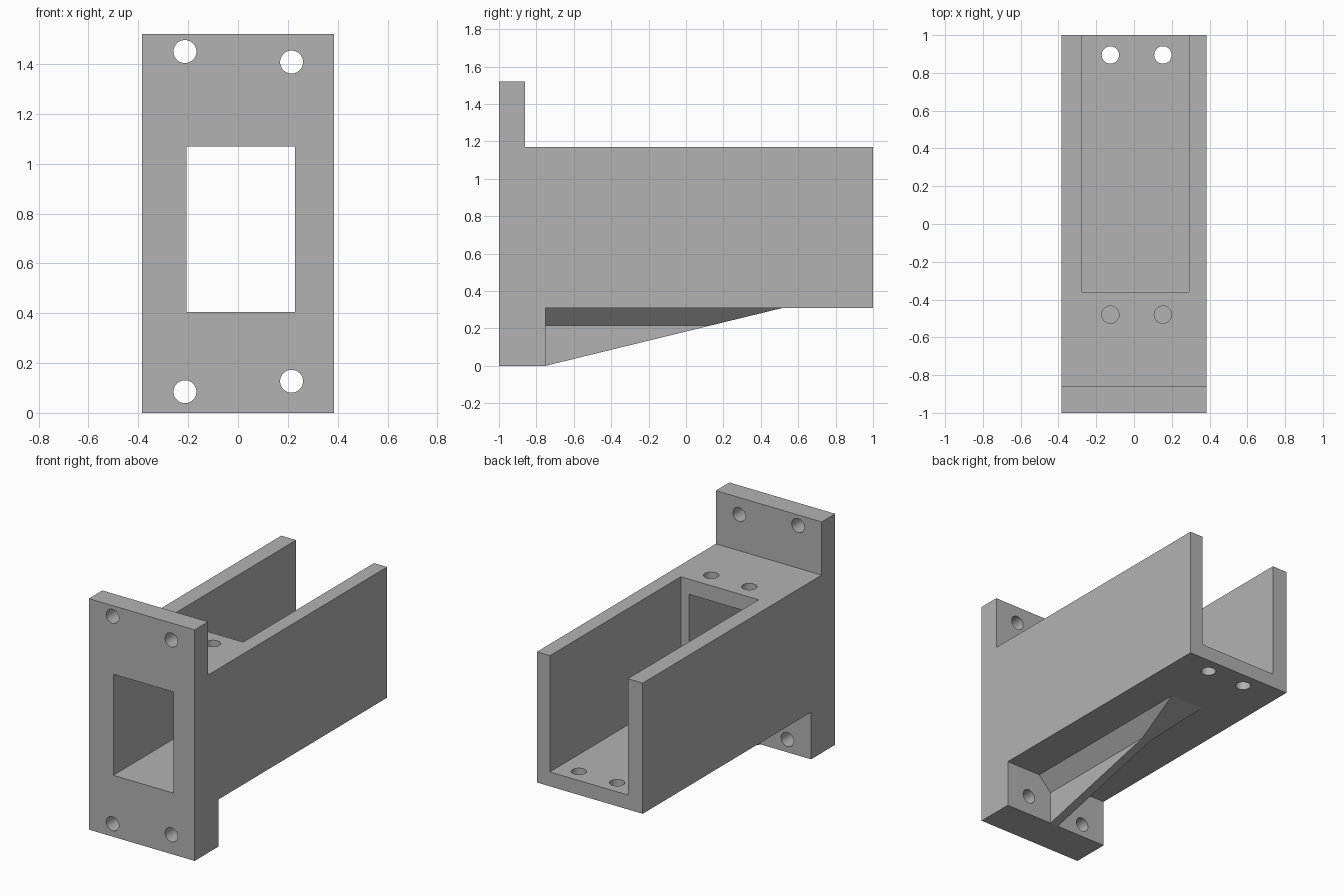
import bpy, bmesh, math
from mathutils import Vector

default = bpy.data.objects.get("Cube")
if default:
    bpy.data.objects.remove(default, do_unlink=True)

grey = bpy.data.materials.new("plain grey")
grey.use_nodes = True
colour = (0.45, 0.45, 0.45, 1)
grey.diffuse_color = colour
grey.node_tree.nodes["Principled BSDF"].inputs["Base Color"].default_value = colour


def finish(bm, name):
    bmesh.ops.recalc_face_normals(bm, faces=bm.faces)
    mesh = bpy.data.meshes.new(name)
    bm.to_mesh(mesh)
    bm.free()
    mesh.materials.append(grey)
    obj = bpy.data.objects.new(name, mesh)
    bpy.context.collection.objects.link(obj)
    return obj


def extrude_profile(points, direction):
    bm = bmesh.new()
    face = bm.faces.new([bm.verts.new(p) for p in points])
    result = bmesh.ops.extrude_face_region(bm, geom=[face])
    verts = [v for v in result["geom"] if isinstance(v, bmesh.types.BMVert)]
    bmesh.ops.translate(bm, verts=verts, vec=direction)
    return bm


def box_cutter(low, high):
    (x0, y0, z0), (x1, y1, z1) = low, high
    base = [(x0, y0, z0), (x1, y0, z0), (x1, y1, z0), (x0, y1, z0)]
    return finish(extrude_profile(base, (0, 0, z1 - z0)), "box_cutter")


def hole_cutter(start, end, radius=0.046):
    start, end = Vector(start), Vector(end)
    axis = end - start
    bm = bmesh.new()
    bmesh.ops.create_cone(bm, cap_ends=True, segments=40, radius1=radius,
                          radius2=radius, depth=axis.length)
    bm.transform(axis.to_track_quat('Z', 'Y').to_matrix().to_4x4())
    bmesh.ops.translate(bm, verts=bm.verts, vec=(start + end) / 2)
    return finish(bm, "hole_cutter")


def cut(target, cutter):
    cutter.hide_render = True
    bpy.context.view_layer.objects.active = target
    mod = target.modifiers.new("cut", 'BOOLEAN')
    mod.operation = 'DIFFERENCE'
    mod.solver = 'EXACT'
    mod.object = cutter
    bpy.ops.object.modifier_apply(modifier=mod.name)
    bpy.data.objects.remove(cutter, do_unlink=True)


# Housing with front flange, from its side profile
HALF, UNDER, TOP, FLOOR = 0.385, 0.31, 1.17, 0.405
side = [(-1, 0), (-0.75, 0), (-0.75, UNDER), (1, UNDER), (1, TOP),
        (-0.86, TOP), (-0.86, 1.52), (-1, 1.52)]
housing = finish(extrude_profile([(-HALF, y, z) for y, z in side],
                                 (2 * HALF, 0, 0)), "housing")

# Open channel and front window share one floor
cut(housing, box_cutter((-0.277, -0.36, FLOOR), (0.29, 1.1, 1.4)))
cut(housing, box_cutter((-0.207, -1.1, FLOOR), (0.229, -0.3, 1.07)))

# Flange bolt holes
for x, z in [(-0.213, 1.45), (0.215, 1.408), (-0.213, 0.085), (0.215, 0.127)]:
    cut(housing, hole_cutter((x, -1.1, z), (x, -0.6, z)))

# Holes in the channel floor and in the roof
for x in (-0.125, 0.153):
    cut(housing, hole_cutter((x, 0.895, 0.2), (x, 0.895, 0.6)))
    cut(housing, hole_cutter((x, -0.48, 0.9), (x, -0.48, 1.4)))

# Tapered rib below, flared where it meets the housing
MID, SLIM, WIDE = 0.012, 0.03, 0.12
section = [(-SLIM, 0), (SLIM, 0), (SLIM, 0.215), (WIDE, UNDER),
           (-WIDE, UNDER), (-SLIM, 0.215)]
bm = extrude_profile([(MID + x, -0.75, z) for x, z in section], (0, 1.5, 0))
cut_result = bmesh.ops.bisect_plane(
    bm, geom=bm.verts[:] + bm.edges[:] + bm.faces[:], plane_co=(0, -0.75, 0),
    plane_no=(0, UNDER, -1.27), clear_outer=True)
edges = [e for e in cut_result["geom_cut"] if isinstance(e, bmesh.types.BMEdge)]
bmesh.ops.holes_fill(bm, edges=[e for e in bm.edges if e.is_boundary])
rib = finish(bm, "support_rib")

# Smooth hole walls, sharp corners
for obj in (housing, rib):
    bpy.ops.object.select_all(action='DESELECT')
    obj.select_set(True)
    bpy.context.view_layer.objects.active = obj
    bpy.ops.object.shade_smooth_by_angle(angle=math.radians(30))
